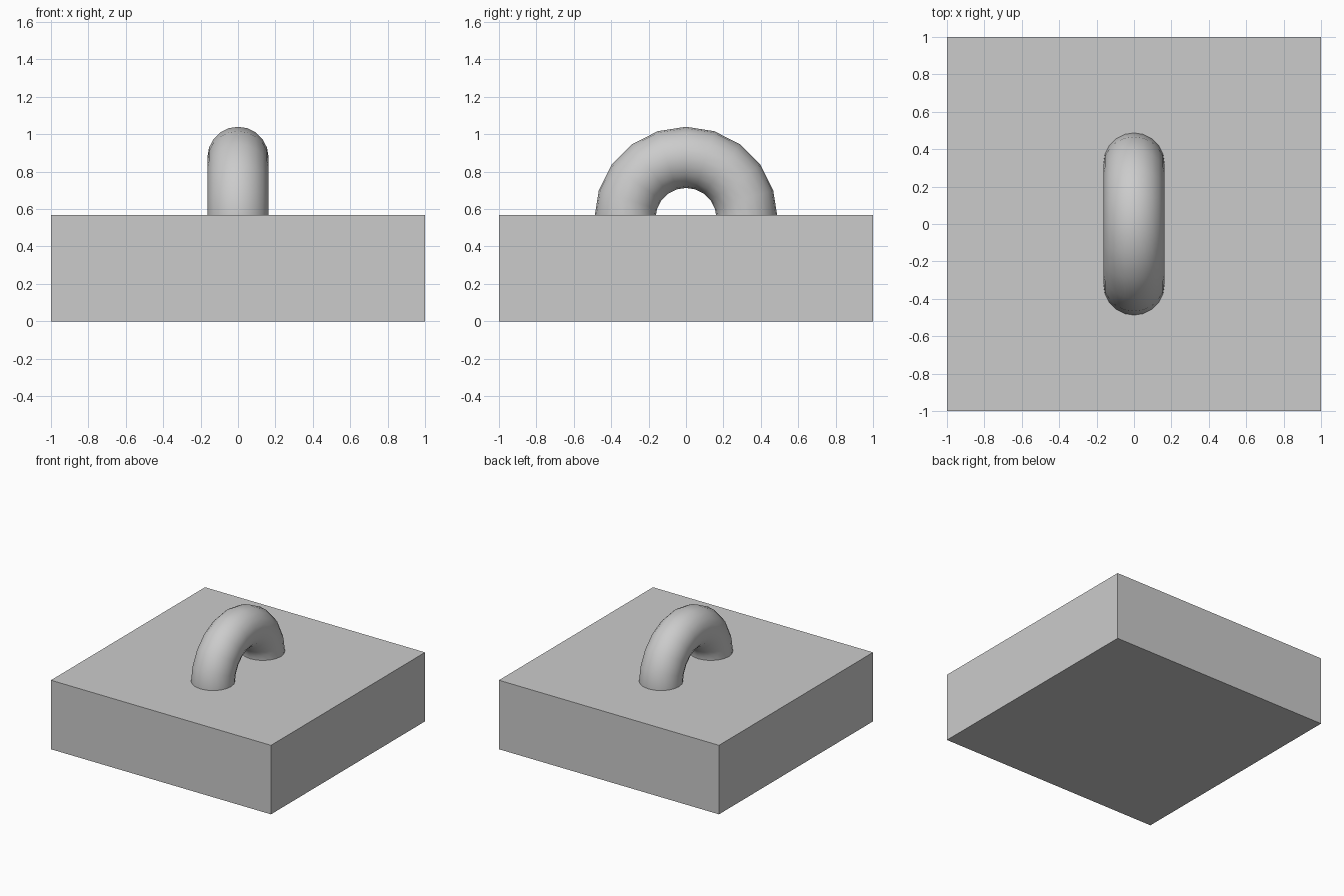
import bpy, math

if "Cube" in bpy.data.objects:
    bpy.data.objects.remove(bpy.data.objects["Cube"])

BASE_H = 0.567        # block height
RING_Z = 0.55         # ring centre, just below the block's top face
RING_R, TUBE_R = 0.3265, 0.1635

# Square block
bpy.ops.mesh.primitive_cube_add(size=1, location=(0, 0, BASE_H / 2))
base = bpy.context.object
base.name = "base_block"
base.scale = (2, 2, BASE_H)
bpy.ops.object.transform_apply(location=False, rotation=False, scale=True)

# Ring handle standing in the YZ plane, lower half sunk in the block
bpy.ops.mesh.primitive_torus_add(
    major_segments=20, minor_segments=20,
    major_radius=RING_R, minor_radius=TUBE_R,
    location=(0, 0, RING_Z), rotation=(0, math.pi / 2, 0))
handle = bpy.context.object
handle.name = "ring_handle"
bpy.ops.object.shade_smooth_by_angle(angle=math.radians(40))
